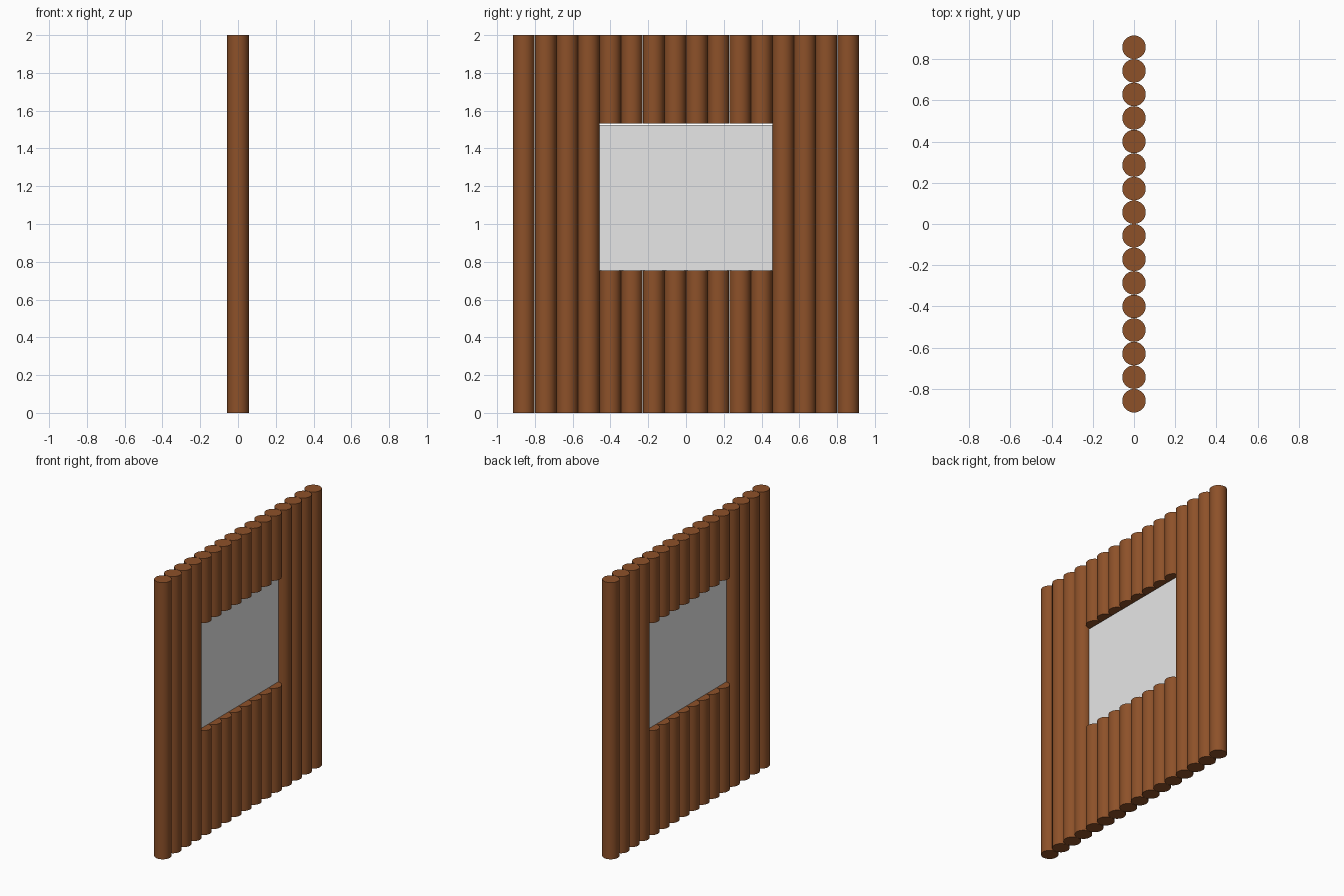
import bpy

if "Cube" in bpy.data.objects:
    bpy.data.objects.remove(bpy.data.objects["Cube"])

# Overall layout
LOGS, PITCH, RADIUS, HEIGHT = 16, 0.1144, 0.057, 2.0
SILL, LINTEL = 0.755, 1.533          # window opening heights
PANE_TOP, PANE_HALF, PANE_THICK = 1.525, 0.458, 0.004


def material(name, rgb):
    m = bpy.data.materials.new(name)
    m.diffuse_color = (*rgb, 1.0)
    m.use_nodes = True
    m.node_tree.nodes["Principled BSDF"].inputs["Base Color"].default_value = m.diffuse_color
    return m


wood = material("brown wood", (0.267, 0.082, 0.022))
glass = material("pale grey glass", (0.8, 0.8, 0.8))


def log(name, y, z0, z1):
    """Upright round log from z0 to z1."""
    bpy.ops.mesh.primitive_cylinder_add(
        vertices=32, radius=RADIUS, depth=z1 - z0, location=(0, y, (z0 + z1) / 2))
    ob = bpy.context.object
    ob.name = name
    ob.data.materials.append(wood)
    bpy.ops.object.shade_smooth_by_angle()


# Log wall: full logs at the sides, split logs around the window
for i in range(LOGS):
    y = (i - (LOGS - 1) / 2) * PITCH
    if 4 <= i < 12:
        log(f"lower_log_{i + 1}", y, 0, SILL)
        log(f"upper_log_{i + 1}", y, LINTEL, HEIGHT)
    else:
        log(f"full_log_{i + 1}", y, 0, HEIGHT)

# Window pane on the wall's centre line
bpy.ops.mesh.primitive_cube_add(size=1, location=(0, 0, (SILL + PANE_TOP) / 2))
pane = bpy.context.object
pane.name = "window_pane"
for v in pane.data.vertices:
    v.co.x *= PANE_THICK
    v.co.y *= 2 * PANE_HALF
    v.co.z *= PANE_TOP - SILL
pane.data.materials.append(glass)
